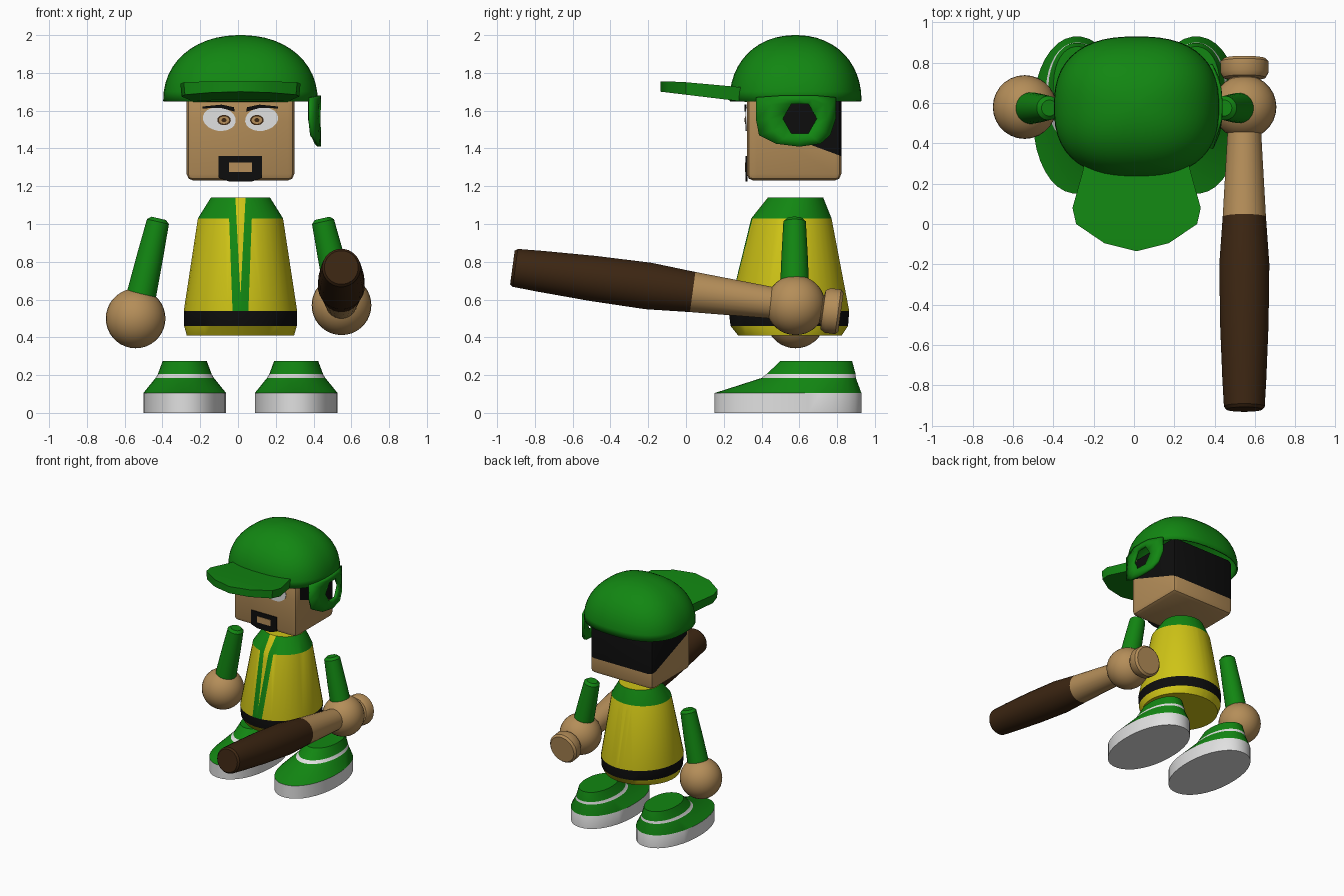
import bpy, bmesh, math
from mathutils import Vector, Matrix

if "Cube" in bpy.data.objects:
    bpy.data.objects.remove(bpy.data.objects["Cube"])

CX = 0.013   # mirror plane of the figure


def material(name, r, g, b):
    m = bpy.data.materials.new(name)
    m.diffuse_color = (r, g, b, 1)
    m.use_nodes = True
    m.node_tree.nodes["Principled BSDF"].inputs["Base Color"].default_value = m.diffuse_color
    return m


GREEN = material("green", 0.006, 0.24, 0.006)
YELLOW = material("yellow", 0.62, 0.55, 0.008)
SKIN = material("skin", 0.46, 0.27, 0.10)
BLACK = material("black", 0.004, 0.004, 0.004)
WHITE = material("white", 0.75, 0.75, 0.75)
BROWN = material("dark brown", 0.045, 0.019, 0.006)


def finish(name, bm, mats, angle=35):
    """Turn a bmesh into an object, smooth with sharp edges kept."""
    bmesh.ops.recalc_face_normals(bm, faces=bm.faces)
    for f in bm.faces:
        f.smooth = True
    me = bpy.data.meshes.new(name)
    bm.to_mesh(me)
    bm.free()
    for m in mats:
        me.materials.append(m)
    me.set_sharp_from_angle(angle=math.radians(angle))
    ob = bpy.data.objects.new(name, me)
    bpy.context.collection.objects.link(ob)
    return ob


def spow(v, e):
    return math.copysign(abs(v) ** e, v)


def loft(rings, bands, n=32, power=2.0, caps=(0, 0)):
    """Stack of (cx, cy, z, rx, ry) superellipses; bands = material index per segment."""
    bm = bmesh.new()
    loops = []
    for cx, cy, z, rx, ry in rings:
        angs = [2 * math.pi * (i + 0.5) / n for i in range(n)]
        loops.append([bm.verts.new((cx + rx * spow(math.cos(a), 2 / power),
                                    cy + ry * spow(math.sin(a), 2 / power), z)) for a in angs])
    for a, b, mi in zip(loops, loops[1:], bands):
        for i in range(n):
            j = (i + 1) % n
            bm.faces.new((a[i], a[j], b[j], b[i])).material_index = mi
    for loop, mi in ((loops[0], caps[0]), (loops[-1], caps[1])):
        if mi is not None:
            bm.faces.new(loop).material_index = mi
    return bm


def rod(name, start, end, profile, bands, mats, caps=(0, 0)):
    """Round rod along an axis; profile = (distance, radius)."""
    bm = loft([(0, 0, t, r, r) for t, r in profile], bands, 24, caps=caps)
    rot = (Vector(end) - Vector(start)).to_track_quat('Z', 'Y').to_matrix().to_4x4()
    bm.transform(Matrix.Translation(start) @ rot)
    return finish(name, bm, mats)


def cut(bm, point, normal):
    bmesh.ops.bisect_plane(bm, geom=bm.verts[:] + bm.edges[:] + bm.faces[:],
                           plane_co=point, plane_no=normal, dist=1e-5)


def plate(name, pts, y, depth, mat):
    """Thin outline in the xz plane, facing the front."""
    bm = bmesh.new()
    f = bm.faces.new([bm.verts.new((x, y, z)) for x, z in pts])
    r = bmesh.ops.extrude_face_region(bm, geom=[f])
    for v in r["geom"]:
        if isinstance(v, bmesh.types.BMVert):
            v.co.y += depth
    return finish(name, bm, [mat])


# Torso: tapered coat with belt, collar and front placket
bm = loft([(CX, .55, .41, .285, .275), (CX, .547, .46, .299, .312), (CX, .545, .54, .301, .32),
           (CX, .558, 1.03, .226, .213), (CX, .58, 1.14, .157, .147)], [0, 1, 0, 2], 40)
ZLO = 0.62


def green_w(z):
    return 0.042 + 0.018 * (z - 0.54) / 0.49


def yellow_w(z):
    return 0.027 * (z - ZLO) / (1.14 - ZLO)


for s in (-1, 1):
    for w in (green_w, yellow_w):
        d = Vector((s * (w(1.1) - w(0.7)), 0, 0.4))
        cut(bm, (CX + s * w(0.7), 0, 0.7), d.cross(Vector((0, 1, 0))))
for f in bm.faces:
    c = f.calc_center_median()
    if c.y < 0.5 and 0.54 < c.z < 1.139:
        off = abs(c.x - CX)
        if off < yellow_w(c.z):
            f.material_index = 0
        elif off < green_w(c.z):
            f.material_index = 2
finish("torso", bm, [YELLOW, BLACK, GREEN], 25)

# Shoes: white sole, green upper with a white stripe
for side, label in ((-1, "left"), (1, "right")):
    x = CX + side * 0.295
    bm = loft([(x, .54, 0, .22, .39), (x, .54, .105, .22, .39), (x, .65, .185, .155, .25),
               (x, .662, .205, .143, .237), (x, .69, .275, .117, .19)],
              [0, 1, 0, 1], 36, 2.1, (0, 1))
    finish(label + "_shoe", bm, [WHITE, GREEN], 30)

# Arms and ball hands
for side, label, hz in ((-1, "left", 0.50), (1, "right", 0.57)):
    a = (CX + side * 0.433, 0.575, 1.03)
    b = (CX + side * 0.53, 0.575, 0.60)
    rod(label + "_arm", a, b, [(0, .04), (.018, .06), (.2, .07), (.44, .08)], [0] * 3, [GREEN])
    bm = bmesh.new()
    bmesh.ops.create_uvsphere(bm, u_segments=28, v_segments=18, radius=0.158)
    bm.transform(Matrix.Translation((CX + side * 0.545 - 0.01, 0.58, hz)))
    finish(label + "_hand", bm, [SKIN])

# Bat
rod("bat", (0.547, 0.82, 0.533), (0.547, -0.92, 0.77),
    [(0, .105), (.015, .12), (.07, .12), (.095, .105), (.1, .075), (.385, .085), (.792, .108),
     (1.03, .125), (1.33, .121), (1.6, .11), (1.74, .102), (1.755, .09)],
    [0] * 6 + [1] * 5, [SKIN, BROWN], (0, 1))

# Head: bevelled block, hair above a sloping line
bm = bmesh.new()
bmesh.ops.create_cube(bm, size=1)
bm.transform(Matrix.Translation((CX, 0.572, 1.465)) @ Matrix.Diagonal((0.57, 0.50, 0.47, 1)))
bmesh.ops.bevel(bm, geom=bm.edges[:], offset=0.035, segments=2, affect='EDGES', profile=0.5)
cut(bm, (0, 0.375, 0), (0, 1, 0))
cut(bm, (0, 0.82, 1.36), (0, 0.37, 1))
for f in bm.faces:
    c = f.calc_center_median()
    f.material_index = int(c.y > 0.375 and c.z > 1.36 + 0.37 * (0.82 - c.y))
finish("head", bm, [SKIN, BLACK])


# Face plates
def oval(x, z, rx, rz, tilt=0, n=20):
    out = []
    for i in range(n):
        a = 2 * math.pi * i / n
        u, v = rx * math.cos(a), rz * math.sin(a)
        out.append((x + u * math.cos(tilt) - v * math.sin(tilt),
                    z + u * math.sin(tilt) + v * math.cos(tilt)))
    return out


for s, label in ((-1, "left"), (1, "right")):
    plate(label + "_eye", oval(CX + s * .112, 1.555, .088, .062, s * .15), .316, .008, WHITE)
    ix = CX + s * .087
    plate(label + "_iris_rim", oval(ix, 1.55, .036, .027), .314, .004, BROWN)
    plate(label + "_iris", oval(ix, 1.55, .028, .020), .312, .004, SKIN)
    plate(label + "_pupil", oval(ix, 1.55, .013, .011), .310, .004, BROWN)
    brow = [(.03, 1.595), (.105, 1.615), (.2, 1.612), (.2, 1.622), (.1, 1.632), (.035, 1.618)]
    plate(label + "_eyebrow", [(CX + s * x, z) for x, z in brow], .311, .009, BLACK)

beard = [(-.115, 1.36), (.115, 1.36), (.115, 1.245), (.06, 1.225), (-.06, 1.225), (-.115, 1.245)]
plate("beard", [(CX + x, z) for x, z in beard], .316, .009, BLACK)
plate("mouth", [(CX + x, z) for x, z in ((-.06, 1.275), (.06, 1.275), (.06, 1.325), (-.06, 1.325))],
      .313, .004, SKIN)

# Helmet dome
rings = []
for i in range(13):
    a = math.radians(88 * i / 12)
    k, h = math.cos(a) ** (2 / 2.15), math.sin(a) ** (2 / 2.15)
    rings.append((CX, 0.58, 1.65 + 0.35 * h, 0.41 * k, 0.35 * k))
dome = finish("helmet", loft(rings, [0] * 12, 48, 2.5, (None, 0)), [GREEN], 50)
dome.modifiers.new("shell", 'SOLIDIFY').thickness = 0.012

# Helmet brim: tilted slab
half = [(.24, .38), (.27, .25), (.318, .08), (.30, 0), (.16, -.095)]
pts = half + [(0, -.135)] + [(-x, y) for x, y in reversed(half)]
bm = bmesh.new()
top = [bm.verts.new((CX + x, y, 1.755 - 0.09 * max(0, y + .05))) for x, y in pts]
low = [bm.verts.new((CX + x * .98, y, 1.70 - 0.12 * (y + .13))) for x, y in pts]
n = len(pts)
for i in range(n):
    j = (i + 1) % n
    bm.faces.new((top[i], top[j], low[j], low[i]))
for loop in (top, low):
    for i in range(n // 2):   # strips across the brim
        q = [loop[i], loop[i + 1], loop[n - 2 - i], loop[n - 1 - i]]
        bm.faces.new(list(dict.fromkeys(q)))
finish("helmet_brim", bm, [GREEN], 30)

# Ear flap: curved panel on one side with a six-sided ear hole
outline = [(.79, 1.56), (.79, 1.67), (.68, 1.68), (.6, 1.68), (.52, 1.68), (.375, 1.67),
           (.375, 1.55), (.39, 1.47), (.48, 1.425), (.6, 1.41), (.71, 1.425), (.76, 1.47)]


def flap_vert(bm, y, z):
    u = abs(y - 0.58) / 0.35
    return bm.verts.new((CX + 0.006 + 0.41 * (1 - u ** 2.5) ** 0.4, y, z))


bm = bmesh.new()
loops = [[], [], []]
for i, (y, z) in enumerate(outline):
    a = math.radians(30 * i)
    r = 0.09 if i % 2 == 0 else 0.09 * math.cos(math.pi / 6)
    hy, hz = 0.603 + r * math.cos(a), 1.558 + r * math.sin(a)
    for loop, t in zip(loops, (0, 0.5, 1)):
        loop.append(flap_vert(bm, hy + (y - hy) * t, hz + (z - hz) * t))
for a, b in zip(loops, loops[1:]):
    for i in range(12):
        j = (i + 1) % 12
        bm.faces.new((a[i], a[j], b[j], b[i]))
flap = finish("ear_flap", bm, [GREEN], 50)
mod = flap.modifiers.new("shell", 'SOLIDIFY')
mod.thickness = 0.02
mod.offset = 0
